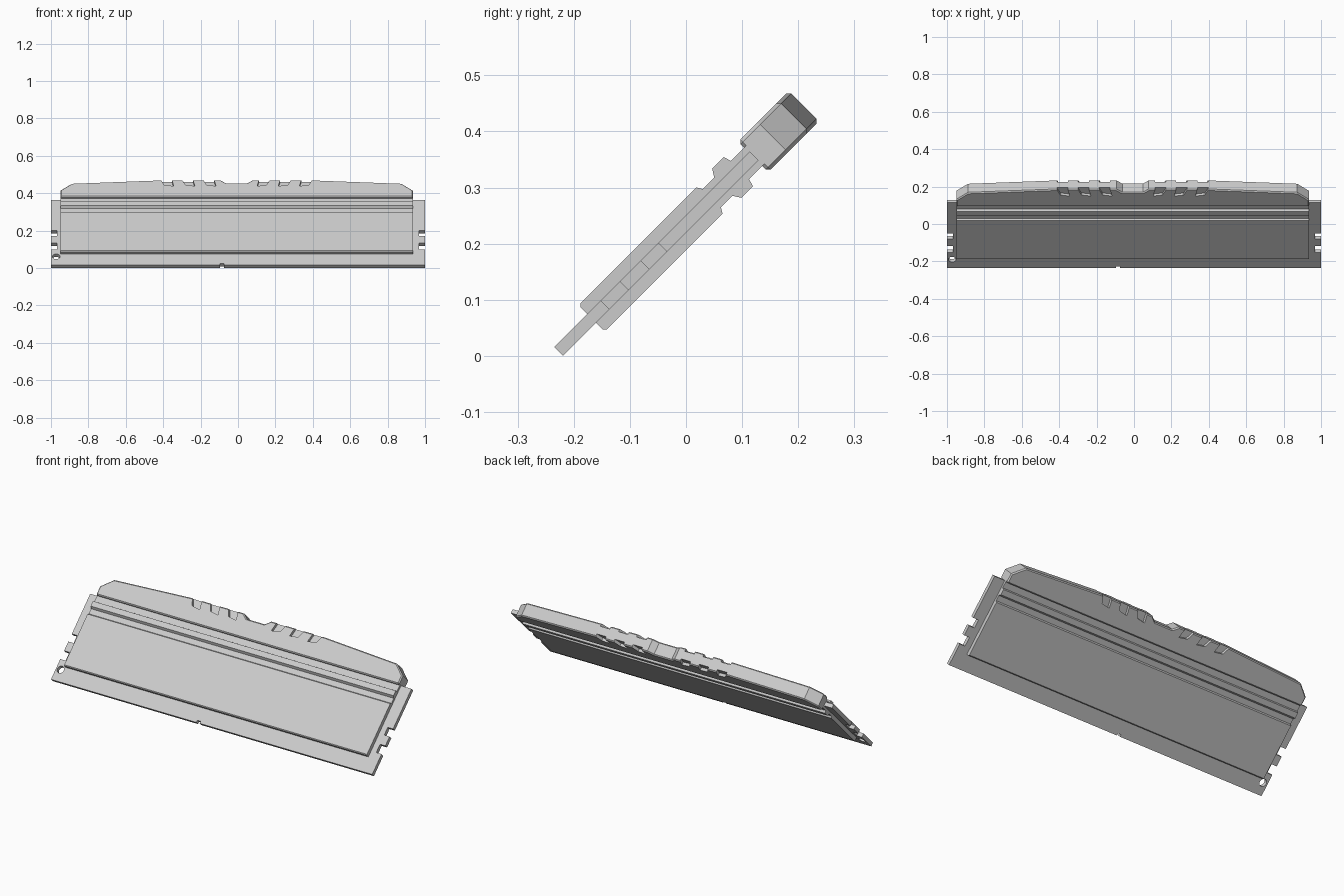
import bpy, bmesh, math
from mathutils import Matrix, Vector

cube = bpy.data.objects.get("Cube")
if cube:
    bpy.data.objects.remove(cube, do_unlink=True)

mat = bpy.data.materials.new("light grey")
mat.use_nodes = True
GREY = (0.6, 0.6, 0.6, 1)
mat.diffuse_color = GREY
mat.node_tree.nodes["Principled BSDF"].inputs["Base Color"].default_value = GREY

# Everything is drawn flat (x across, y up the slope, z out of the front), then tilted
TILT = Matrix.Translation((0, -0.227, 0.008)) @ Matrix.Rotation(math.radians(45), 4, 'X')
MID = -0.0075   # centre line of the cover
HALF = 0.9425   # half length of the cover


def prism(name, pts, depth, hidden=False):
    """Close a ring of 3D points and extrude it along depth."""
    bm = bmesh.new()
    face = bm.faces.new([bm.verts.new(p) for p in pts])
    out = bmesh.ops.extrude_face_region(bm, geom=[face])
    moved = [v for v in out["geom"] if isinstance(v, bmesh.types.BMVert)]
    bmesh.ops.translate(bm, verts=moved, vec=Vector(depth))
    bmesh.ops.recalc_face_normals(bm, faces=bm.faces)
    me = bpy.data.meshes.new(name)
    bm.to_mesh(me)
    bm.free()
    me.materials.append(mat)
    ob = bpy.data.objects.new(name, me)
    ob.matrix_world = TILT
    bpy.context.collection.objects.link(ob)
    if hidden:
        ob.hide_render = True
        ob.hide_set(True)
    return ob


def cut(ob, cutter):
    mod = ob.modifiers.new("cut", 'BOOLEAN')
    mod.object = cutter
    mod.operation = 'DIFFERENCE'
    mod.solver = 'EXACT'


# Circuit board with two latch notches on each end and a key notch below
T = 0.011
side = [(1, 0), (1, 0.117), (0.967, 0.117), (0.967, 0.165), (1, 0.165),
        (1, 0.218), (0.967, 0.218), (0.967, 0.262), (1, 0.262), (1, 0.493)]
key = [(-0.095, 0), (-0.095, 0.012), (-0.075, 0.012), (-0.075, 0)]
outline = side + [(-x, y) for x, y in reversed(side)] + key
board = prism("circuit_board", [(x, y, -T) for x, y in outline], (0, 0, 2 * T))

# Round hole in the lower right corner of the board
ring = [(-0.972 + 0.02 * math.cos(a), 0.064 + 0.02 * math.sin(a), -0.05)
        for a in (math.tau * i / 20 for i in range(20))]
cut(board, prism("hole_cutter", ring, (0, 0, 0.1), hidden=True))

# Heat spreader: panel, groove, rib and groove as one section run lengthwise
section = [(0.083, 0.028), (0.088, 0.033), (0.380, 0.033), (0.386, 0.023),
           (0.415, 0.023), (0.424, 0.037), (0.453, 0.037), (0.457, 0.023),
           (0.500, 0.023)]
section += [(y, -z) for y, z in reversed(section)]
prism("heat_spreader", [(MID - HALF, y, z) for y, z in section], (2 * HALF, 0, 0))

# Crown along the top edge, with clipped corners and a shallow central dip
H = 0.038
half = [(HALF, 0.490), (HALF, 0.540), (0.880, 0.593), (0.410, 0.618),
        (0.085, 0.618), (0.055, 0.594)]
crown_pts = half + [(-x, y) for x, y in reversed(half)]
crown = prism("top_crown", [(MID + x, y, -H) for x, y in crown_pts], (0, 0, 2 * H))
bevel = crown.modifiers.new("chamfer", 'BEVEL')
bevel.width = 0.006
bevel.segments = 1
bevel.limit_method = 'ANGLE'
bevel.angle_limit = math.radians(60)

# Slanted grip notches on both faces, mirrored about the centre
for s in (-1, 1):
    for i in range(3):
        c = 0.155 + 0.113 * i
        slot = [(c - 0.03, 0.64), (c + 0.035, 0.64), (c + 0.005, 0.578), (c - 0.045, 0.570)]
        for f in (-1, 1):
            cutter = prism("grip_cutter", [(MID + s * x, y, f * 0.022) for x, y in slot],
                           (0, 0, f * 0.04), hidden=True)
            cut(crown, cutter)
